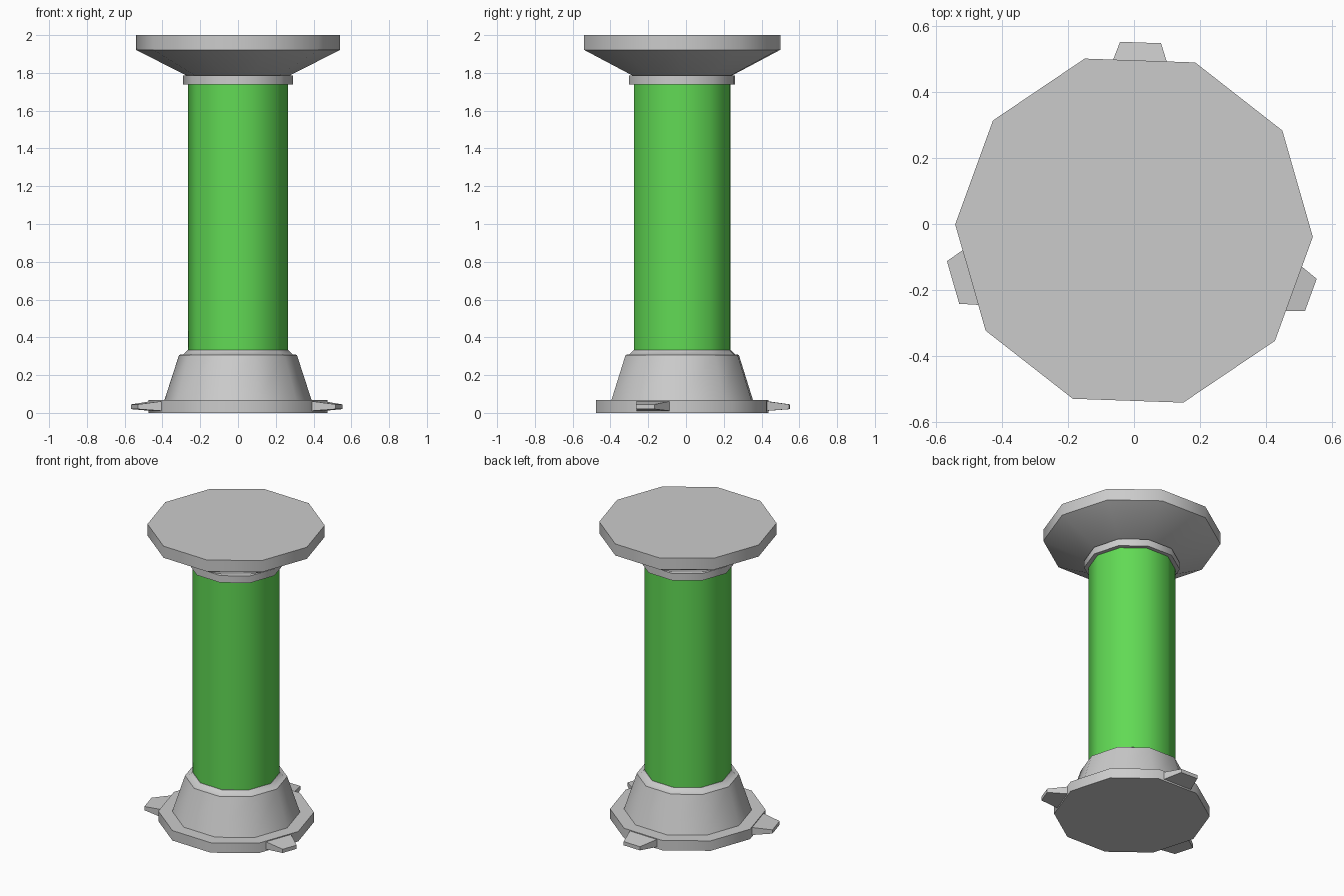
import bpy, bmesh
from math import cos, sin, radians

if "Cube" in bpy.data.objects:
    bpy.data.objects.remove(bpy.data.objects["Cube"])

CY = -0.02      # pillar axis offset in y
SIDES = 10
TURN = -2       # rotation of the ten-sided outline in degrees


def finish(name, bm, mat=None, smooth=True):
    bmesh.ops.recalc_face_normals(bm, faces=bm.faces)
    me = bpy.data.meshes.new(name)
    bm.to_mesh(me)
    bm.free()
    ob = bpy.data.objects.new(name, me)
    bpy.context.collection.objects.link(ob)
    if mat:
        me.materials.append(mat)
    if smooth:
        bpy.ops.object.select_all(action='DESELECT')
        ob.select_set(True)
        bpy.context.view_layer.objects.active = ob
        bpy.ops.object.shade_smooth_by_angle(angle=radians(40))
    return ob


def lathe(name, profile, mat=None):
    """Ten-sided solid from (radius, z) pairs, capped at both ends."""
    bm = bmesh.new()
    rings = []
    for r, z in profile:
        rings.append([bm.verts.new((r * cos(a), CY + r * sin(a), z))
                      for a in (radians(TURN + 360 / SIDES * i) for i in range(SIDES))])
    for lo, hi in zip(rings, rings[1:]):
        for i in range(SIDES):
            j = (i + 1) % SIDES
            bm.faces.new((lo[i], lo[j], hi[j], hi[i]))
    bm.faces.new(rings[0])
    bm.faces.new(rings[-1])
    return finish(name, bm, mat)


def foot(name, angle, tip_half):
    """Tapered wedge pointing outward from one side of the base."""
    bm = bmesh.new()
    a = radians(angle)
    ends = []
    for d, h, z0, z1 in ((0.44, tip_half + 0.045, 0.01, 0.063),
                         (0.569, tip_half, 0.02, 0.045)):
        ends.append([bm.verts.new((d * cos(a) - s * sin(a),
                                   CY + d * sin(a) + s * cos(a), z))
                     for s, z in ((-h, z0), (h, z0), (h, z1), (-h, z1))])
    root, tip = ends
    for i in range(4):
        j = (i + 1) % 4
        bm.faces.new((root[i], root[j], tip[j], tip[i]))
    bm.faces.new(root)
    bm.faces.new(tip)
    return finish(name, bm, smooth=False)


green = bpy.data.materials.new("green")
green.diffuse_color = (0.12, 0.70, 0.09, 1)
green.use_nodes = True
green.node_tree.nodes["Principled BSDF"].inputs["Base Color"].default_value = green.diffuse_color

# Base plate and flared socket with a chamfered lip
lathe("base", [(0.475, 0), (0.475, 0.067), (0.39, 0.067),
               (0.312, 0.307), (0.29, 0.31), (0.267, 0.332)])

# Green tube
lathe("tube", [(0.265, 0.30), (0.265, 1.76)], green)

# Collar
lathe("collar", [(0.292, 1.738), (0.292, 1.785)])

# Flared top plate
lathe("top_plate", [(0.268, 1.783), (0.541, 1.922), (0.541, 2.0)])

# Feet on three sides of the base
for name, angle, tip_half in (("foot_back", 88, 0.062),
                              ("foot_left", 196, 0.067),
                              ("foot_right", 340, 0.052)):
    foot(name, angle, tip_half)
